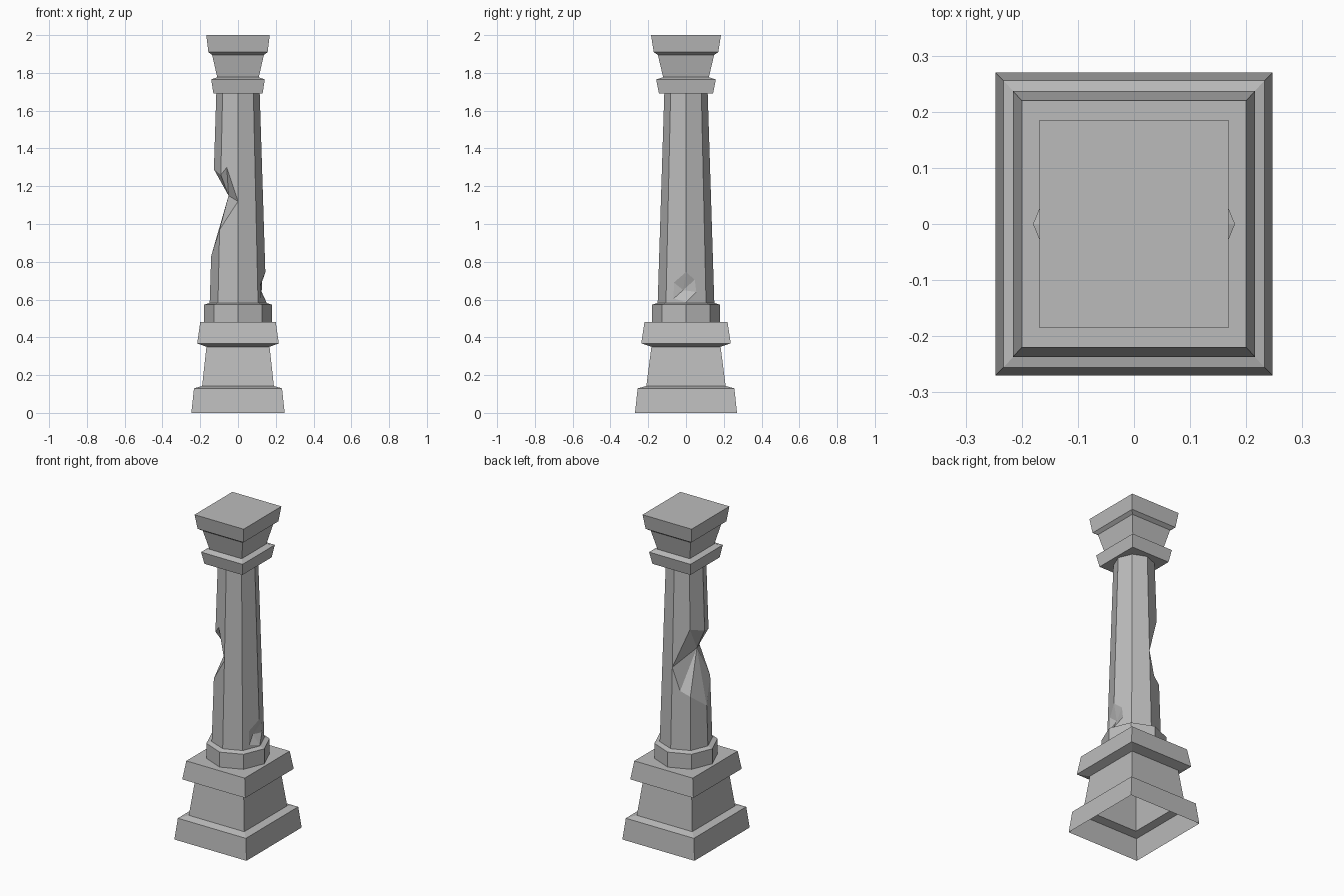
import bpy
import bmesh
import math
from mathutils import Vector

if "Cube" in bpy.data.objects:
    bpy.data.objects.remove(bpy.data.objects["Cube"], do_unlink=True)

stone = bpy.data.materials.new("grey_stone")
stone.use_nodes = True
GREY = (0.5, 0.5, 0.5, 1.0)
stone.diffuse_color = GREY
bsdf = next(n for n in stone.node_tree.nodes if n.type == "BSDF_PRINCIPLED")
bsdf.inputs["Base Color"].default_value = GREY


def finish(bm, name, outward=True):
    if outward:
        bmesh.ops.recalc_face_normals(bm, faces=bm.faces)
    mesh = bpy.data.meshes.new(name)
    bm.to_mesh(mesh)
    bm.free()
    mesh.materials.append(stone)
    obj = bpy.data.objects.new(name, mesh)
    bpy.context.collection.objects.link(obj)


def loft(name, profile, sides, start, cap_bottom, cap_top):
    """Stack rings of (z, half width x, half width y) and skin them."""
    bm = bmesh.new()
    scale = math.sqrt(2) if sides == 4 else 1
    rings = []
    for z, hx, hy in profile:
        angles = [start + i * math.tau / sides for i in range(sides)]
        rings.append([bm.verts.new((hx * scale * math.cos(a), hy * scale * math.sin(a), z))
                      for a in angles])
    for low, high in zip(rings, rings[1:]):
        for i in range(sides):
            j = (i + 1) % sides
            bm.faces.new((low[i], low[j], high[j], high[i]))
    if cap_bottom:
        bm.faces.new(rings[0][::-1])
    if cap_top:
        bm.faces.new(rings[-1])
    finish(bm, name, outward=False)


# Stepped rectangular pedestal, hollow underneath
loft("pedestal", [(0, .247, .27), (.13, .233, .256), (.142, .19, .21),
                  (.35, .167, .183), (.368, .216, .237), (.48, .2, .22)],
     4, math.pi / 4, False, True)

# Octagonal collar under the shaft
loft("collar", [(.48, .18, .18), (.573, .18, .18), (.583, .148, .148)], 8, 0, False, True)

# Flared capital
loft("capital", [(1.69, .13, .143), (1.765, .142, .158), (1.777, .11, .121),
                 (1.895, .137, .149), (1.91, .157, .171), (2, .168, .185)],
     4, math.pi / 4, True, True)

# Tapered octagonal shaft with two broken areas
Z0, Z1, R0, R1 = .58, 1.69, .15, .115
bm = bmesh.new()


def on_edge(k, z):
    r = R0 + (R1 - R0) * (z - Z0) / (Z1 - Z0)
    a = k * math.pi / 4
    return Vector((r * math.cos(a), r * math.sin(a), z))


def corner(k, z):
    return bm.verts.new(on_edge(k, z))


def on_face(k, f, z):
    return bm.verts.new(on_edge(k, z).lerp(on_edge(k + 1, z), f))


def fan(centre, rim):
    apex = bm.verts.new(centre)
    for i, v in enumerate(rim):
        bm.faces.new((apex, v, rim[(i + 1) % len(rim)]))


b = [corner(k, Z0) for k in range(8)]
t = [corner(k, Z1) for k in range(8)]

# Rim of the large break
back, front = corner(2, 1.08), corner(6, 1.12)
up3, up4, up5 = corner(3, 1.32), corner(4, 1.29), corner(5, 1.26)
low3, low4, low5 = corner(3, .91), corner(4, .83), corner(5, .97)
back_dip, front_peak = on_face(2, .45, .94), on_face(5, .34, 1.3)

# Rim of the small chip
chip_top, chip_low = corner(0, .745), corner(0, .587)
chip_f1, chip_f2 = on_face(7, .38, .69), on_face(7, .38, .605)
chip_b1, chip_b2 = on_face(0, .45, .705), on_face(0, .52, .64)

for face in (
    # whole sides and those beside the small chip
    (b[7], b[0], chip_low, chip_f2, chip_f1, chip_top, t[0], t[7]),
    (b[0], b[1], t[1], t[0], chip_top, chip_b1, chip_b2, chip_low),
    (b[1], b[2], back, t[2], t[1]),
    (b[6], b[7], t[7], t[6], front),
    # below the large break
    (b[2], b[3], low3, back_dip, back),
    (b[3], b[4], low4, low3),
    (b[4], b[5], low5, low4),
    (b[5], b[6], front, low5),
    # above the large break
    (back, up3, t[3], t[2]),
    (up3, up4, t[4], t[3]),
    (up4, up5, t[5], t[4]),
    (up5, front_peak, front, t[6], t[5]),
):
    bm.faces.new(face)

# Broken surfaces
fan((-.05, -.035, 1.15),
    [back, up3, up4, up5, front_peak, front, low5, low4, low3, back_dip])
fan((.112, -.015, .65), [chip_top, chip_f1, chip_f2, chip_low, chip_b2, chip_b1])
bm.faces.new(b[::-1])
bm.faces.new(t)
finish(bm, "shaft")
